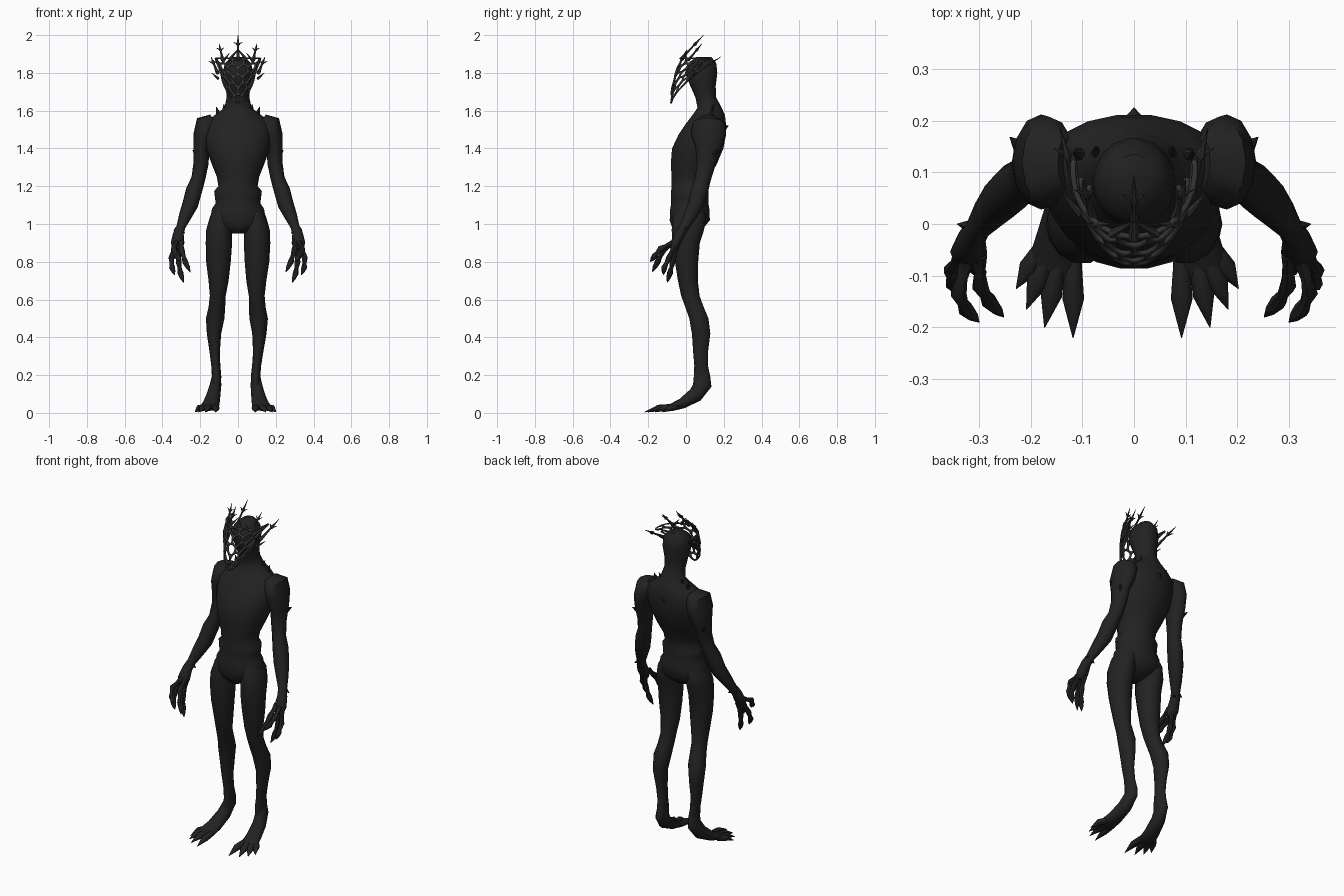
import bpy, bmesh, math
from mathutils import Vector

cube = bpy.data.objects.get("Cube")
if cube:
    bpy.data.objects.remove(cube)


def material(name, value):
    mat = bpy.data.materials.new(name)
    mat.use_nodes = True
    colour = (value, value, value, 1)
    mat.diffuse_color = colour
    mat.node_tree.nodes["Principled BSDF"].inputs["Base Color"].default_value = colour
    return mat


SKIN = material("black skin", 0.016)
BONE = material("dark grey mask", 0.036)


def tube(bm, sections, side=1, sides=12, flat=False):
    """Loft rings (x, y, z, rx, ry) along a path; flat keeps the rings level."""
    centres = [Vector((s[0] * side, s[1], s[2])) for s in sections]
    rings = []
    for i, s in enumerate(sections):
        t = centres[min(i + 1, len(centres) - 1)] - centres[max(i - 1, 0)]
        t = Vector((0, 0, 1)) if flat else t.normalized()
        u = Vector((1, 0, 0))
        u = (u - t * t.dot(u)).normalized()
        v = t.cross(u)
        ring = []
        for k in range(sides):
            a = math.tau * k / sides
            ring.append(bm.verts.new(centres[i] + u * s[3] * math.cos(a) + v * s[-1] * math.sin(a)))
        rings.append(ring)
    for a, b in zip(rings, rings[1:]):
        for k in range(sides):
            n = (k + 1) % sides
            bm.faces.new((a[k], a[n], b[n], b[k]))
    bm.faces.new(rings[0][::-1])
    bm.faces.new(rings[-1])


def thorn(bm, base, tip, r, side=1, bend=0.0):
    """Pointed spike, optionally bowed upward."""
    b, t = Vector(base), Vector(tip)
    mid = b.lerp(t, 0.5) + Vector((0, 0, bend))
    tube(bm, [(*b, r), (*mid, r * 0.65), (*t, 0.001)], side, 6)


def finish(name, bm, mat, angle=50):
    bmesh.ops.recalc_face_normals(bm, faces=bm.faces)
    mesh = bpy.data.meshes.new(name)
    bm.to_mesh(mesh)
    bm.free()
    mesh.materials.append(mat)
    obj = bpy.data.objects.new(name, mesh)
    bpy.context.collection.objects.link(obj)
    bpy.ops.object.select_all(action='DESELECT')
    obj.select_set(True)
    bpy.context.view_layer.objects.active = obj
    bpy.ops.object.shade_smooth_by_angle(angle=math.radians(angle))
    return obj


# Torso, neck and head: (y, z, rx, ry) from crotch to crown
TORSO = [
    (0, .95, .04, .05), (.01, .98, .11, .085), (.02, 1.02, .148, .108), (.02, 1.08, .138, .105),
    (.02, 1.11, .118, .1), (.02, 1.14, .122, .1), (.02, 1.175, .126, .1), (.02, 1.2, .104, .098),
    (.025, 1.25, .112, .103), (.042, 1.32, .14, .124), (.062, 1.4, .168, .138),
    (.085, 1.47, .18, .128), (.105, 1.53, .18, .108), (.12, 1.575, .125, .088),
    (.125, 1.615, .072, .065), (.105, 1.67, .06, .056), (.09, 1.73, .065, .068),
    (.08, 1.8, .08, .087), (.085, 1.85, .07, .077), (.095, 1.885, .035, .04)]
bm = bmesh.new()
tube(bm, [(0, *s) for s in TORSO], sides=18, flat=True)
thorn(bm, (0, .17, 1.5), (0, .225, 1.52), .04)
for side in (1, -1):
    thorn(bm, (.095, .13, 1.555), (.115, .14, 1.62), .02, side)
    thorn(bm, (.07, .13, 1.59), (.075, .15, 1.635), .015, side)
finish("torso_and_head", bm, SKIN)

# Leg rings from ankle to hip
LEG = [
    (.105, .085, .14, .024, .05), (.103, .085, .19, .025, .045), (.108, .08, .25, .024, .037),
    (.115, .077, .32, .027, .04), (.12, .08, .42, .038, .05), (.115, .068, .5, .049, .052),
    (.107, .045, .56, .044, .05), (.103, .023, .62, .042, .05), (.1, .01, .7, .053, .054),
    (.102, .003, .8, .065, .063), (.101, 0, .9, .07, .075), (.1, .01, .97, .068, .088),
    (.09, .02, 1.04, .058, .088), (.08, .02, 1.1, .035, .06)]
FOOT = [
    (.105, .095, .21, .02, .03), (.107, .092, .155, .03, .046), (.118, .05, .095, .037, .04),
    (.13, -.02, .05, .045, .028), (.14, -.075, .03, .052, .02), (.142, -.1, .025, .04, .012)]
TOES = [((.105, -.07), (.105, -.22)), ((.135, -.075), (.16, -.2)),
        ((.155, -.065), (.195, -.165)), ((.165, -.045), (.215, -.125))]
# Arm from shoulder to palm
ARM = [
    (.13, .12, 1.555, .03, .05), (.165, .12, 1.53, .06, .088), (.18, .12, 1.47, .056, .092),
    (.194, .118, 1.4, .043, .068), (.196, .107, 1.32, .04, .05), (.21, .09, 1.24, .037, .042),
    (.232, .072, 1.18, .043, .046), (.254, .05, 1.1, .042, .042), (.28, .02, 1.04, .034, .034),
    (.302, -.008, .985, .024, .026), (.315, -.03, .95, .028, .026), (.32, -.055, .9, .036, .026),
    (.322, -.07, .865, .026, .018)]
FINGERS = [
    [(.3, -.06, .91), (.298, -.12, .86), (.28, -.15, .8), (.252, -.18, .745)],
    [(.325, -.07, .9), (.34, -.135, .87), (.325, -.165, .83), (.3, -.19, .8)],
    [(.31, -.05, .88), (.315, -.07, .8), (.305, -.085, .74), (.288, -.1, .69)],
    [(.335, -.06, .89), (.353, -.09, .82), (.35, -.115, .77), (.335, -.12, .73)]]

for side, word in ((1, "left"), (-1, "right")):
    bm = bmesh.new()
    tube(bm, LEG, side, 14, flat=True)
    finish(word + "_leg", bm, SKIN)

    bm = bmesh.new()
    tube(bm, FOOT, side)
    for (bx, by), (tx, ty) in TOES:
        mx, my = (bx + tx) / 2, (by + ty) / 2
        tube(bm, [(bx, by, .032, .016), (mx, my, .026, .021, .017), (tx, ty, .004, .001)], side, 8)
    finish(word + "_foot", bm, SKIN)

    # The stance leans a little toward the right
    for part in ("_leg", "_foot"):
        for v in bpy.data.objects[word + part].data.vertices:
            v.co.x -= .013 * max(0, 1 - v.co.z / .9)

    bm = bmesh.new()
    tube(bm, ARM, side)
    thorn(bm, (.2, .13, 1.36), (.24, .168, 1.39), .025, side)
    thorn(bm, (.31, -.005, .985), (.342, .0, .965), .014, side)
    thorn(bm, (.305, -.01, .97), (.28, .0, .95), .014, side)
    finish(word + "_arm", bm, SKIN)

    # Clawed fingers, swollen at each knuckle
    bm = bmesh.new()
    for joints in FINGERS:
        path = []
        for a, b in zip(joints, joints[1:]):
            path += [(*a, .016), (*Vector(a).lerp(Vector(b), .55), .011)]
        tube(bm, path + [(*joints[-1], .001)], side, 7)
    finish(word + "_fingers", bm, SKIN)


# Lattice mask: honeycomb wrapped around the face, pointed at the chin
def mask_point(u, v):
    a = u * 1.75
    low = 1.637 + .185 * abs(u) ** 1.2
    return (math.sin(a) * (.085 + .035 * v),
            .05 - .13 * math.cos(a) + .055 * v * v,
            low + (1.875 - low) * v)


bm = bmesh.new()
points = {}
step, tall = 2 / 7, .15
for row in range(5):
    for col in range(-4, 5):
        cu, cv = (col + row % 2 / 2) * step, .05 + row * tall * 1.5
        if abs(cu) > .99:
            continue
        cell = []
        for k in range(6):
            a = math.radians(60 * k + 30)
            u = cu + math.cos(a) * step / math.sqrt(3)
            v = cv + math.sin(a) * tall
            key = (round(max(-1, min(1, u)), 3), round(max(0, min(1, v)), 3))
            if key not in points:
                points[key] = bm.verts.new(mask_point(*key))
            if points[key] not in cell:
                cell.append(points[key])
        if len(cell) > 2:
            bm.faces.new(cell)
mask = finish("lattice_mask", bm, BONE)
wire = mask.modifiers.new("Lattice", 'WIREFRAME')
wire.thickness = .017
wire.use_even_offset = False
wire.use_boundary = True
mask.modifiers.new("Rounded", 'SUBSURF').levels = 1


# Crown spikes with a barbed collar
def crown_spike(bm, base, tip, r, side=1):
    b, t = Vector(base), Vector(tip)
    shape = ((0, 1), (.35, .6), (.55, .45), (.63, 1), (.72, .5), (1, .1))
    tube(bm, [(*b.lerp(t, f), r * w) for f, w in shape], side, 6)
    collar, along = b.lerp(t, .6), (t - b).normalized()
    for s in (1, -1):
        thorn(bm, collar, collar + Vector((s * r * 2, 0, 0)) + along * r * 1.8, r * .5, side)


bm = bmesh.new()
crown_spike(bm, (0, -.03, 1.87), (0, .093, 2), .011)
for side in (1, -1):
    thorn(bm, (.045, -.02, 1.87), (0, .005, 1.925), .009, side)
    thorn(bm, (.08, .0, 1.86), (.045, .0, 1.905), .008, side)
    crown_spike(bm, (.08, .01, 1.865), (.1, .085, 1.955), .01, side)
    crown_spike(bm, (.108, .05, 1.8), (.143, .185, 1.885), .011, side)
    thorn(bm, (.105, .02, 1.77), (.14, .06, 1.8), .008, side)
finish("crown_spikes", bm, BONE)
